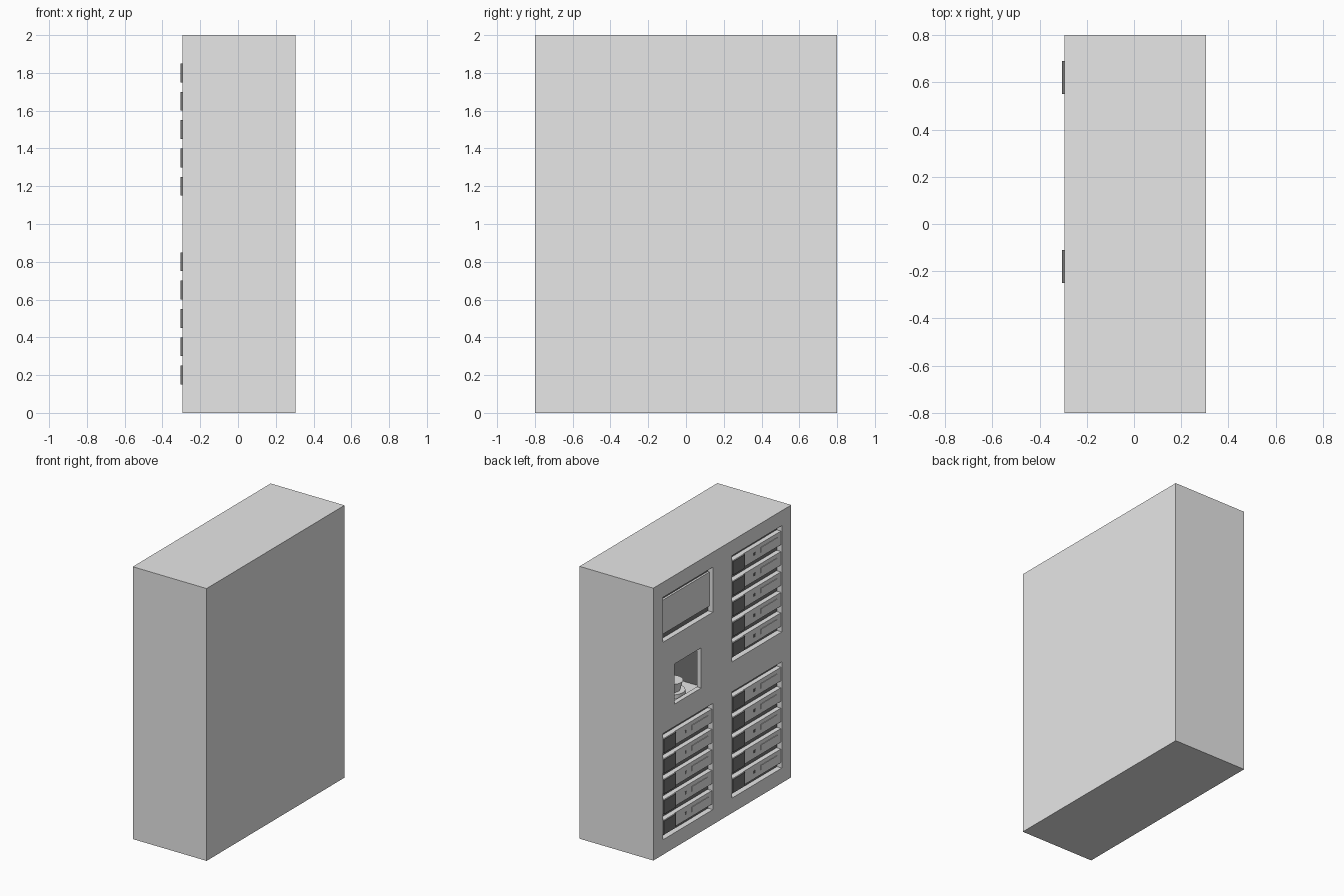
import bpy, bmesh, math
from mathutils import Matrix

if "Cube" in bpy.data.objects:
    bpy.data.objects.remove(bpy.data.objects["Cube"])

F = -0.295          # x of the cabinet's detailed face
DEPTH = 0.04        # depth of the shallow openings


def material(name, v):
    m = bpy.data.materials.new(name)
    m.diffuse_color = (v, v, v, 1)
    m.use_nodes = True
    m.node_tree.nodes["Principled BSDF"].inputs["Base Color"].default_value = m.diffuse_color
    return m


GREY = material("light_grey", 0.8)
DARK = material("dark_grey", 0.18)


def boxes(name, items, mat):
    """One object made of boxes given as (x0, x1, y0, y1, z0, z1)."""
    bm = bmesh.new()
    for x0, x1, y0, y1, z0, z1 in items:
        m = Matrix.Translation(((x0 + x1) / 2, (y0 + y1) / 2, (z0 + z1) / 2))
        m = m @ Matrix.Diagonal((x1 - x0, y1 - y0, z1 - z0, 1))
        bmesh.ops.create_cube(bm, size=1, matrix=m)
    return finish(name, bm, mat)


def finish(name, bm, mat):
    me = bpy.data.meshes.new(name)
    bm.to_mesh(me)
    bm.free()
    me.materials.append(mat)
    ob = bpy.data.objects.new(name, me)
    bpy.context.collection.objects.link(ob)
    return ob


def cone(name, x, y, z0, z1, r0, r1, mat):
    bm = bmesh.new()
    bmesh.ops.create_cone(bm, cap_ends=True, segments=24, radius1=r0, radius2=r1,
                          depth=z1 - z0, matrix=Matrix.Translation((x, y, (z0 + z1) / 2)))
    return finish(name, bm, mat)


def select_only(ob):
    bpy.ops.object.select_all(action='DESELECT')
    ob.select_set(True)
    bpy.context.view_layer.objects.active = ob


def cut(ob, cutter):
    mod = ob.modifiers.new("cut", 'BOOLEAN')
    mod.operation = 'DIFFERENCE'
    mod.solver = 'EXACT'
    mod.object = cutter
    select_only(ob)
    bpy.ops.object.modifier_apply(modifier=mod.name)
    bpy.data.objects.remove(cutter)


# Cabinet with three tray bays, a screen bay and a serving hatch
cabinet = boxes("cabinet", [(F, 0.305, -0.8, 0.8, 0, 2)], GREY)
bays = [(0.11, 0.69, 0.11), (-0.69, -0.11, 0.11), (-0.69, -0.11, 1.11)]
openings = [(F - 0.1, F + DEPTH, y0, y1, z, z + 0.78) for y0, y1, z in bays]
openings.append((F - 0.1, F + DEPTH, 0.11, 0.69, 1.56, 1.89))
openings.append((F - 0.1, F + 0.06, 0.245, 0.555, 1.055, 1.35))
cut(cabinet, boxes("opening_cutter", openings, GREY))
cut(cabinet, boxes("hatch_cutter", [(F + 0.035, F + 0.26, 0.2, 0.6, 1.04, 1.4)], GREY))

# Dark recess backs and dark hatch walls
if len(cabinet.data.materials) < 2:
    cabinet.data.materials.append(DARK)
else:
    cabinet.data.materials[1] = DARK
for p in cabinet.data.polygons:
    c, n = p.center, p.normal
    back = n.x < -0.9 and c.x > F + 0.01
    hatch = F + 0.034 < c.x < 0.1 and 0.15 < c.y < 0.65 and 1 < c.z < 1.45 and n.z < 0.5
    p.material_index = 1 if back or hatch else 0

# Trays: body, dark raised panel, handle and lock on each
trays, panels, handles, locks = [], [], [], []
for y0, y1, z in bays:
    for i in range(5):
        b = z + 0.04 + 0.15 * i
        trays.append((F + 0.005, F + DEPTH + 0.005, y0 + 0.003, y1 - 0.003, b, b + 0.1))
        panels.append((F - 0.01, F + 0.006, y1 - 0.14, y1, b, b + 0.1))
        handles.append((F + 0.001, F + 0.006, y0 + 0.05, y0 + 0.24, b + 0.035, b + 0.07))
        locks.append((F + 0.002, F + 0.006, y0 + 0.3, y0 + 0.318, b + 0.04, b + 0.06))
boxes("trays", trays, GREY)
boxes("tray_panels", panels, DARK)
boxes("tray_handles", handles, GREY)
boxes("tray_locks", locks, DARK)

# Screen
boxes("screen", [(F + 0.025, F + DEPTH + 0.005, 0.113, 0.687, 1.6, 1.85)], GREY)

# Serving hatch: stand, cup and nozzle
cx, cy = F + 0.13, 0.4
stand = cone("cup_stand", cx, cy, 1.04, 1.07, 0.09, 0.09, GREY)
cup = cone("cup", cx, cy, 1.07, 1.14, 0.055, 0.075, GREY)
nozzle = cone("nozzle", cx, cy, 1.28, 1.4, 0.03, 0.06, GREY)
for ob in (stand, cup, nozzle):
    select_only(ob)
    bpy.ops.object.shade_smooth_by_angle(angle=math.radians(35))
